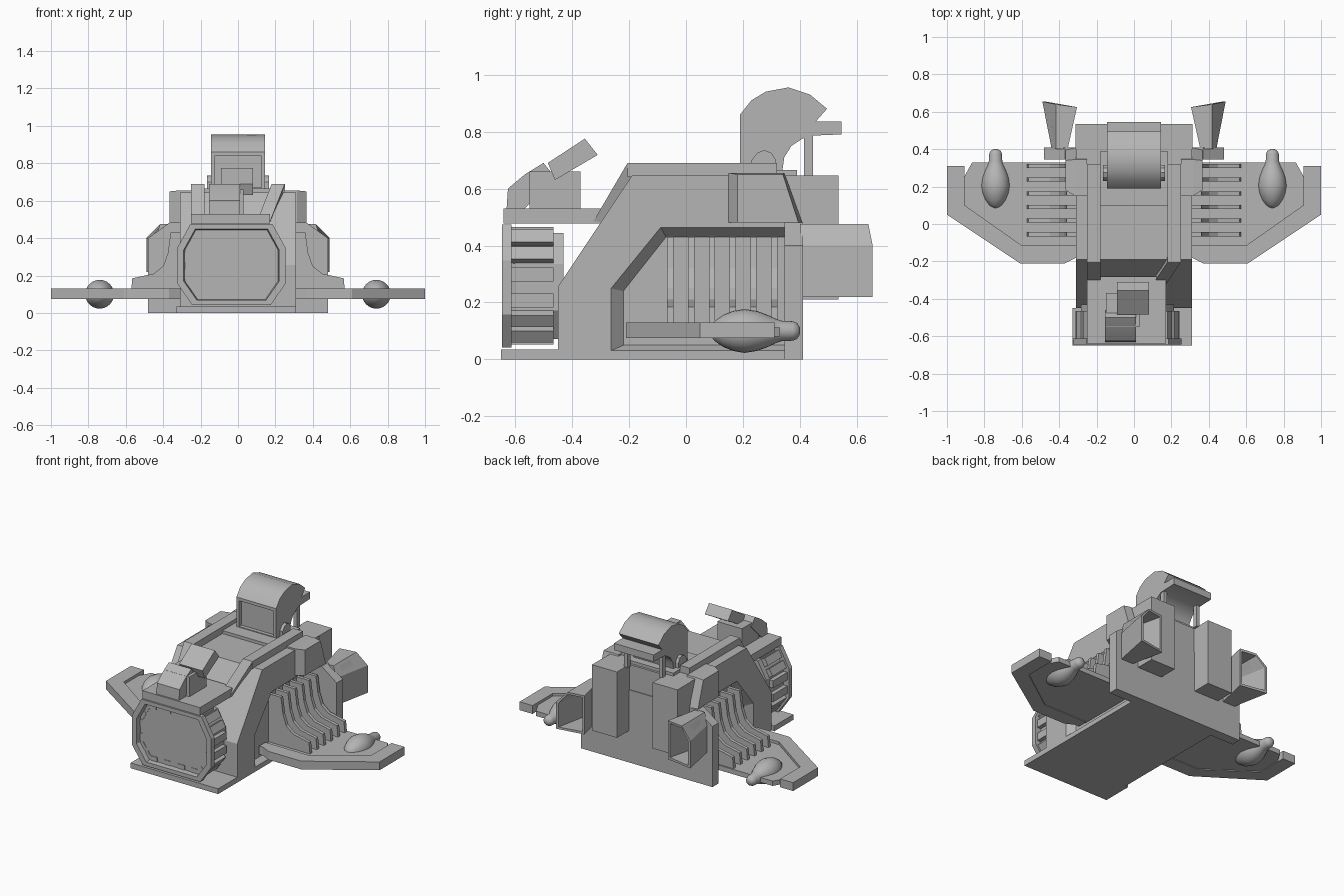
import bpy, bmesh, math
from mathutils import Vector

if "Cube" in bpy.data.objects:
    bpy.data.objects.remove(bpy.data.objects["Cube"], do_unlink=True)

grey = bpy.data.materials.new("plain grey")
grey.use_nodes = True
COL = (0.46, 0.46, 0.46, 1)
grey.diffuse_color = COL
grey.node_tree.nodes["Principled BSDF"].inputs["Base Color"].default_value = COL


def loft(name, rings):
    """Skin a list of equal-length 3D rings and cap both ends."""
    bm = bmesh.new()
    vs = [[bm.verts.new(p) for p in r] for r in rings]
    n = len(vs[0])
    for a, b in zip(vs, vs[1:]):
        for i in range(n):
            j = (i + 1) % n
            bm.faces.new((a[i], a[j], b[j], b[i]))
    bm.faces.new(vs[0])
    bm.faces.new(vs[-1])
    bmesh.ops.recalc_face_normals(bm, faces=bm.faces)
    me = bpy.data.meshes.new(name)
    bm.to_mesh(me)
    bm.free()
    me.materials.append(grey)
    ob = bpy.data.objects.new(name, me)
    bpy.context.collection.objects.link(ob)
    return ob


def place(axis, p, t):
    """Put a 2D profile point at position t along an axis."""
    return {"x": (t, p[0], p[1]), "y": (p[0], t, p[1]), "z": (p[0], p[1], t)}[axis]


def prism(name, axis, pts, a, b):
    return loft(name, [[place(axis, p, t) for p in pts] for t in (a, b)])


def box(name, x0, x1, y0, y1, z0, z1):
    return prism(name, "z", [(x0, y0), (x1, y0), (x1, y1), (x0, y1)], z0, z1)


def cut(ob, cutter):
    cutter.hide_render = True
    mod = ob.modifiers.new("cut", "BOOLEAN")
    mod.object, mod.operation, mod.solver = cutter, "DIFFERENCE", "EXACT"
    bpy.context.view_layer.objects.active = ob
    bpy.ops.object.modifier_apply(modifier=mod.name)
    bpy.data.objects.remove(cutter, do_unlink=True)


def smooth(ob, deg):
    bpy.ops.object.select_all(action="DESELECT")
    ob.select_set(True)
    bpy.context.view_layer.objects.active = ob
    bpy.ops.object.shade_smooth_by_angle(angle=math.radians(deg))


# Main hull with recessed side panels
hull = prism("hull", "x", [(-.45, 0), (-.45, .255), (-.3, .48), (-.19, .645),
                           (.405, .645), (.405, 0)], -.31, .31)
OUTER = [(-.265, .03), (-.265, .25), (-.09, .465), (.35, .465), (.35, .03)]
INNER = [(-.22, .05), (-.22, .24), (-.07, .43), (.35, .43), (.35, .05)]
for s in (-1, 1):
    cut(hull, loft("panel_cutter", [[place("x", p, s * .312) for p in OUTER],
                                    [place("x", p, s * .27) for p in INNER]]))

# Rear bulkhead, roof plate and front floor slab
prism("rear_bulkhead", "y", [(-.48, 0), (.48, 0), (.48, .4), (.37, .48), (-.37, .48), (-.48, .4)],
      .345, .41)
box("roof_plate", -.18, .18, .095, .39, .64, .665)
box("front_slab", -.33, .31, -.65, -.45, 0, .035)
box("front_deck", -.25, .17, -.64, -.28, .478, .53)

# Roof rails; the right-hand one leans in to meet the offset deck
for name, xt, xb in (("right_rail", -.25, -.25), ("left_rail", .18, .10)):
    box(name, xt, xt + .07, -.205, .32, .64, .69)
    def section(x, y0, z0, y1, z1):
        return [(x, y0, z0), (x + .07, y0, z0), (x + .07, y1, z1), (x, y1, z1)]
    loft(name + "_slope", [section(xt, -.205, .69, -.17, .645),
                           section(xb, -.325, .485, -.28, .48)])

# Front octagonal drum with recessed face
CX, CZ = -.035, .2575
OCT = [(-.21, -.215), (.21, -.215), (.29, -.1), (.29, .09),
       (.22, .217), (-.22, .217), (-.29, .09), (-.29, -.1)]


def octagon(scale, y):
    return [(CX + x * scale, y, CZ + z * scale) for x, z in OCT]


loft("drum_ring", [octagon(1, -.612), octagon(1, -.645), octagon(.88, -.645), octagon(.84, -.58)])
loft("drum_core", [octagon(.86, -.6), octagon(.86, -.43)])
for i, p in enumerate(OCT):
    a, b = Vector(p), Vector(OCT[(i + 1) % 8])
    edge = (b - a).normalized()
    inward = Vector((-edge.y, edge.x)) * .05
    count = 4 if (b - a).length > .3 else 2
    for k in range(count):
        c = (a.lerp(b, (k + .5) / count)) * .955 + Vector((CX, CZ))
        h = edge * .025
        prism("drum_slat", "y", [c - h, c + h, c + h + inward, c - h + inward], -.615, -.465)

# Small gun turret on the front deck
box("turret_block", -.15, .03, -.55, -.37, .525, .66)
shield = prism("turret_shield", "x", [(-.63, .525), (-.625, .6), (-.565, .65), (-.5, .69),
                                      (-.46, .64), (-.57, .525)], -.155, .01)
smooth(shield, 20)
prism("turret_head", "x", [(-.485, .69), (-.355, .775), (-.31, .718), (-.46, .63)], -.09, .08)

# Rear canopy hood
hood = prism("hood", "x", [(.19, .64), (.19, .86), (.23, .91), (.28, .94), (.36, .955), (.435, .93),
                           (.495, .88), (.455, .835), (.545, .835), (.545, .79), (.425, .785),
                           (.37, .75), (.345, .71), (.335, .64)], -.145, .145)
cut(hood, box("hood_window_cutter", -.125, .125, .15, .215, .67, .84))
smooth(hood, 32)

# Wing outlines, raised rim around a lower deck
RIM = [(.28, -.18), (.31, -.18), (.37, -.21), (.61, -.21), (1, .05), (1, .31), (.905, .31),
       (.905, .1), (.6, -.115), (.28, -.115)]
DECK = [(.27, -.13), (.6, -.13), (.92, .09), (.92, .23), (.865, .33), (.27, .33)]
RIB = [(.265, .11), (.265, .43), (.36, .43), (.375, .32), (.4, .25), (.45, .21), (.565, .185),
       (.572, .11)]
POD = [(.085, .012), (.1, .035), (.13, .056), (.165, .07), (.205, .077), (.25, .07), (.285, .057),
       (.315, .043), (.335, .036), (.375, .034), (.39, .028), (.4, .012)]


def nozzle_ring(s, xi, xo, yi, yo, m):
    """Chamfered five-sided nozzle section, shrunk by margin m."""
    pts = [(xi + m, yi, .22 + m), (xo - m, yo, .22 + m), (xo - m, yo, .4 - m / 2),
           ((xi + xo) / 2 + .02, (yi + yo) / 2, .475 - m), (xi + m, yi, .475 - m)]
    return [(s * x, y, z) for x, y, z in pts]


# Everything mirrored on both sides
for s, side in ((1, "left_"), (-1, "right_")):
    prism(side + "wing_rim", "z", [(s * x, y) for x, y in RIM], .075, .13)
    prism(side + "wing_deck", "z", [(s * x, y) for x, y in DECK], .08, .112)
    for k in range(6):
        y = -.055 + k * .073
        prism(side + "rib", "y", [(s * x, z) for x, z in RIB], y - .011, y + .011)
    pod = loft(side + "pod", [[(s * .74 + r * math.cos(t * math.pi / 12), y,
                                .1 + r * math.sin(t * math.pi / 12)) for t in range(24)]
                              for y, r in POD])
    smooth(pod, 50)
    loft(side + "nozzle", [nozzle_ring(s, .355, .44, .4, .4, 0),
                           nozzle_ring(s, .305, .49, .625, .655, 0),
                           nozzle_ring(s, .305, .49, .625, .655, .015),
                           nozzle_ring(s, .35, .445, .43, .43, .012)])
    # Shoulder armour with a bevelled outer face
    sh = [(.15, .48), (.15, .655), (.345, .655), (.408, .48)]
    sh_in = [(.18, .48), (.18, .65), (.34, .65), (.395, .48)]
    loft(side + "shoulder", [[place("x", p, s * .25) for p in sh],
                             [place("x", p, s * .315) for p in sh],
                             [place("x", p, s * .365) for p in sh_in]])
    box(side + "rear_tower", *sorted((s * .13, s * .312)), .4, .535, .21, .645)
    box(side + "hood_post", *sorted((s * .115, s * .14)), .415, .445, .64, .8)
    # Hood hinge boss
    prism(side + "hood_hinge", "x", [(.23, .66), (.23, .7), (.25, .725), (.275, .735), (.3, .725),
                                     (.315, .7), (.315, .66)], s * .14, s * .165)
